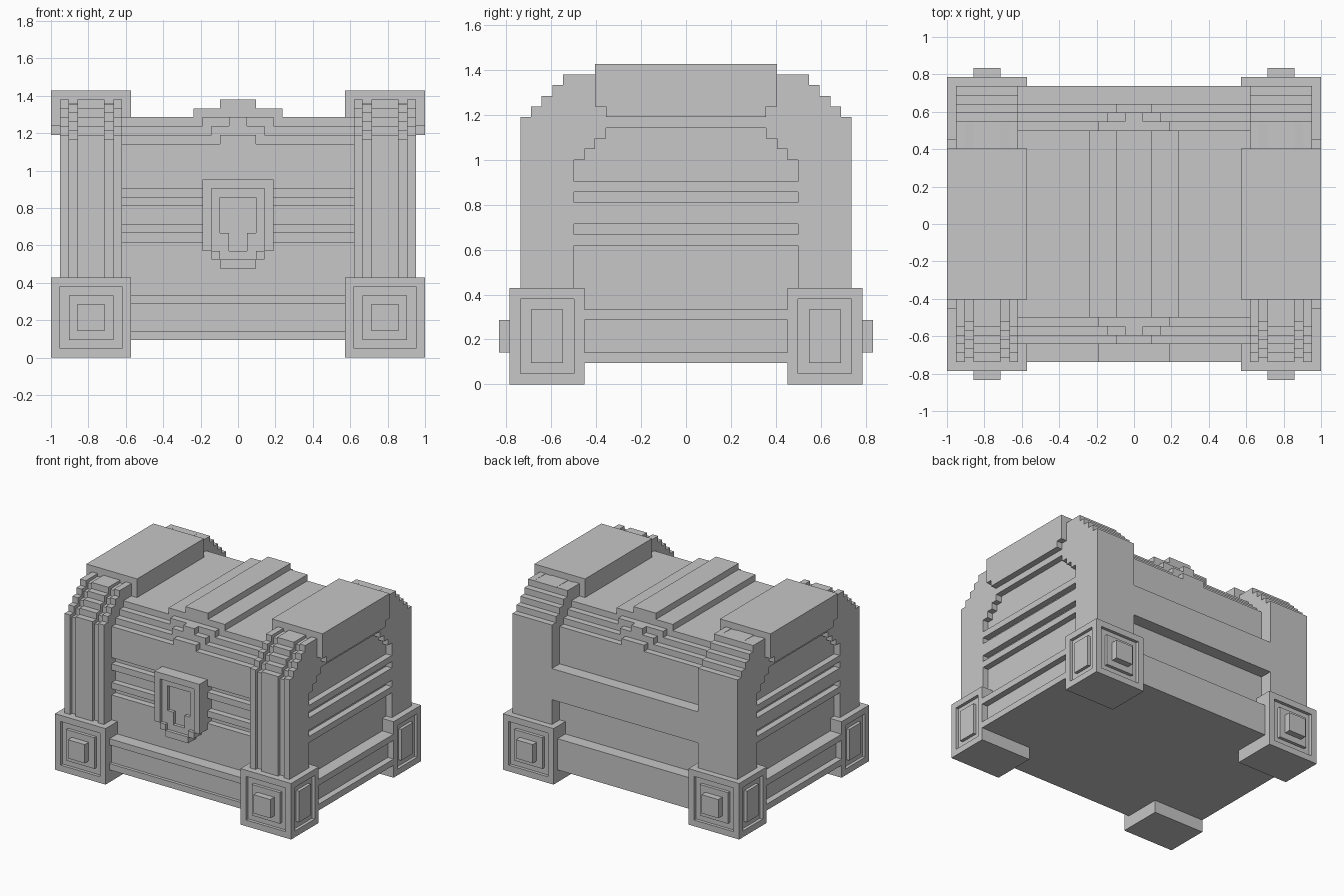
import bpy, bmesh

cube = bpy.data.objects.get("Cube")
if cube:
    bpy.data.objects.remove(cube, do_unlink=True)

U = 1 / 21  # one block of the model's grid

grey = bpy.data.materials.new("plain grey")
grey.use_nodes = True
COL = (0.57, 0.57, 0.57, 1)
grey.diffuse_color = COL
grey.node_tree.nodes["Principled BSDF"].inputs["Base Color"].default_value = COL


def finish(name, bm, mirror=""):
    """Turn a bmesh into a named object, mirrored over the given axes."""
    bmesh.ops.scale(bm, vec=(U, U, U), verts=bm.verts)
    bmesh.ops.recalc_face_normals(bm, faces=bm.faces)
    me = bpy.data.meshes.new(name)
    bm.to_mesh(me)
    bm.free()
    me.materials.append(grey)
    ob = bpy.data.objects.new(name, me)
    bpy.context.collection.objects.link(ob)
    if mirror:
        mod = ob.modifiers.new("Mirror", 'MIRROR')
        mod.use_axis = ["X" in mirror, "Y" in mirror, False]
        mod.use_mirror_merge = False
    return ob


def add_box(bm, x0, x1, y0, y1, z0, z1):
    vs = bmesh.ops.create_cube(bm, size=1)["verts"]
    for v in vs:
        v.co = (x1 if v.co.x > 0 else x0, y1 if v.co.y > 0 else y0, z1 if v.co.z > 0 else z0)


def boxes(name, items, mirror=""):
    bm = bmesh.new()
    for it in items:
        add_box(bm, *it)
    return finish(name, bm, mirror)


def add_prism(bm, pts, x0, x1):
    """Extrude a side profile of (y, z) points from x0 to x1."""
    f = bm.faces.new([bm.verts.new((x0, y, z)) for y, z in pts])
    res = bmesh.ops.extrude_face_region(bm, geom=[f], use_keep_orig=True)
    for g in res["geom"]:
        if isinstance(g, bmesh.types.BMVert):
            g.co.x = x1


def stairs(y, z, n, z_base):
    """Half profile rising from (y, z_base) with n one-block steps."""
    pts = [(y, z_base), (y, z)]
    for i in range(1, n + 1):
        pts += [(y - i, z + i - 1), (y - i, z + i)]
    return pts


def both(half):
    return [(-y, z) for y, z in half] + half[::-1]


# Corner pillars joined over the lid; the front has shallow grooves
outer = stairs(15.5, 25, 4, 2)
inner = [(10.5, 2), (10.5, 21), (9.5, 21), (9.5, 22), (8.5, 22),
         (8.5, 23), (7.5, 23), (7.5, 24)]
bm = bmesh.new()
for x0, x1, groove, opened in [(13, 14, 0, 0), (14, 15, .5, 0), (15, 18, 0, 0),
                               (18, 19, .5, 0), (19, 20, 0, 1)]:
    front = [(-y + groove, z - (groove if z > 2 else 0)) for y, z in outer]
    pts = front + outer[::-1]
    if opened:
        pts += both(inner)[::-1]
    add_prism(bm, pts, x0, x1)
finish("pillar_arch", bm, "X")

# Chest body and stepped lid, with three grooves between planks at the front
bands = [(13, 14), (15, 17), (18, 19)]
back = stairs(13.5, 24, 3, 2)
front = [(-y, z) for y, z in back]
grooves = [p for a, b in bands
           for p in ((-13.5, a), (-12.5, a), (-12.5, b), (-13.5, b))]
bm = bmesh.new()
add_prism(bm, front[:1] + grooves + front[1:] + back[::-1], -13, 13)
finish("chest_body", bm)

# Stepped crest and ridge at the middle of the lid
boxes("lid_crest", [(-2, 2, 12.5, 13.5, 24, 25), (-3, 3, 11.5, 12.5, 25, 26),
                    (-1, 1, 11.5, 12.5, 26, 27), (-4, 4, 10.5, 11.5, 26, 27)], "Y")
boxes("lid_ridge", [(-5, 5, -10.5, 10.5, 27, 28), (-2, 2, -10.5, 10.5, 28, 29)])

# Heavy caps on top of each arch
boxes("lid_cap", [(12, 21, -8.5, 8.5, 26, 30), (12, 21, -7.5, 7.5, 25, 26)], "X")

# Horizontal slats on the sides
boxes("side_slats", [(19, 20, -10.5, 10.5, a, b) for a, b in bands], "X")

# Band across the back
boxes("back_band", [(-13, 13, 13.5, 15.5, 13, 18)])

# Base slab with rails
rails = [(2, 3), (6, 7)]
boxes("base_front", [(-13, 13, -15, -13.5, 3, 6)]
      + [(-13, 13, -15.5, -13.5, a, b) for a, b in rails])
boxes("base_sides", [(19, 20, -10.5, 10.5, 3, 6)]
      + [(19, 21, -9.5, 9.5, a, b) for a, b in rails], "X")
boxes("base_back", [(-13, 13, 13.5, 15.5, 2, 7)])


def add_frame(bm, axis, a0, a1, z0, z1, d0, d1):
    """Square rim one block wide on a face across x or y, from depth d0 to d1."""
    for p, q, r, s in [(a0, a1, z0, z0 + 1), (a0, a1, z1 - 1, z1),
                       (a0, a0 + 1, z0 + 1, z1 - 1), (a1 - 1, a1, z0 + 1, z1 - 1)]:
        if axis == "Y":
            add_box(bm, p, q, d0, d1, r, s)
        else:
            add_box(bm, d0, d1, p, q, r, s)


# Feet: block, rim and raised panel on both outer faces, square stud
bm = bmesh.new()
add_box(bm, 12, 20.5, 9.5, 16, 0, 9)
add_frame(bm, "Y", 12, 21, 0, 9, 16, 16.5)
add_box(bm, 14, 19, 16, 16.5, 2, 7)
add_frame(bm, "X", 9.5, 16.5, 0, 9, 20.5, 21)
add_box(bm, 20.5, 21, 11.5, 14.5, 2, 7)
finish("corner_foot", bm, "XY")
boxes("foot_stud", [(15, 18, 16, 17.5, 3, 6)], "XY")

# Lock plate: raised rim, inset plate, keyhole
boxes("lock_rim", [(0, 2, -15.5, -12.5, 10, 11), (2, 3, -15.5, -12.5, 11, 12),
                   (3, 4, -15.5, -12.5, 12, 19), (0, 4, -15.5, -12.5, 19, 20)], "X")
boxes("lock_plate", [(0, 2, -15, -12.5, 11, 12), (1, 3, -15, -12.5, 12, 14),
                     (2, 3, -15, -12.5, 14, 18), (0, 3, -15, -12.5, 18, 19)], "X")
boxes("keyhole", [(-1, 1, -14.5, -12.5, 12, 14), (-2, 2, -14.5, -12.5, 14, 18)])
